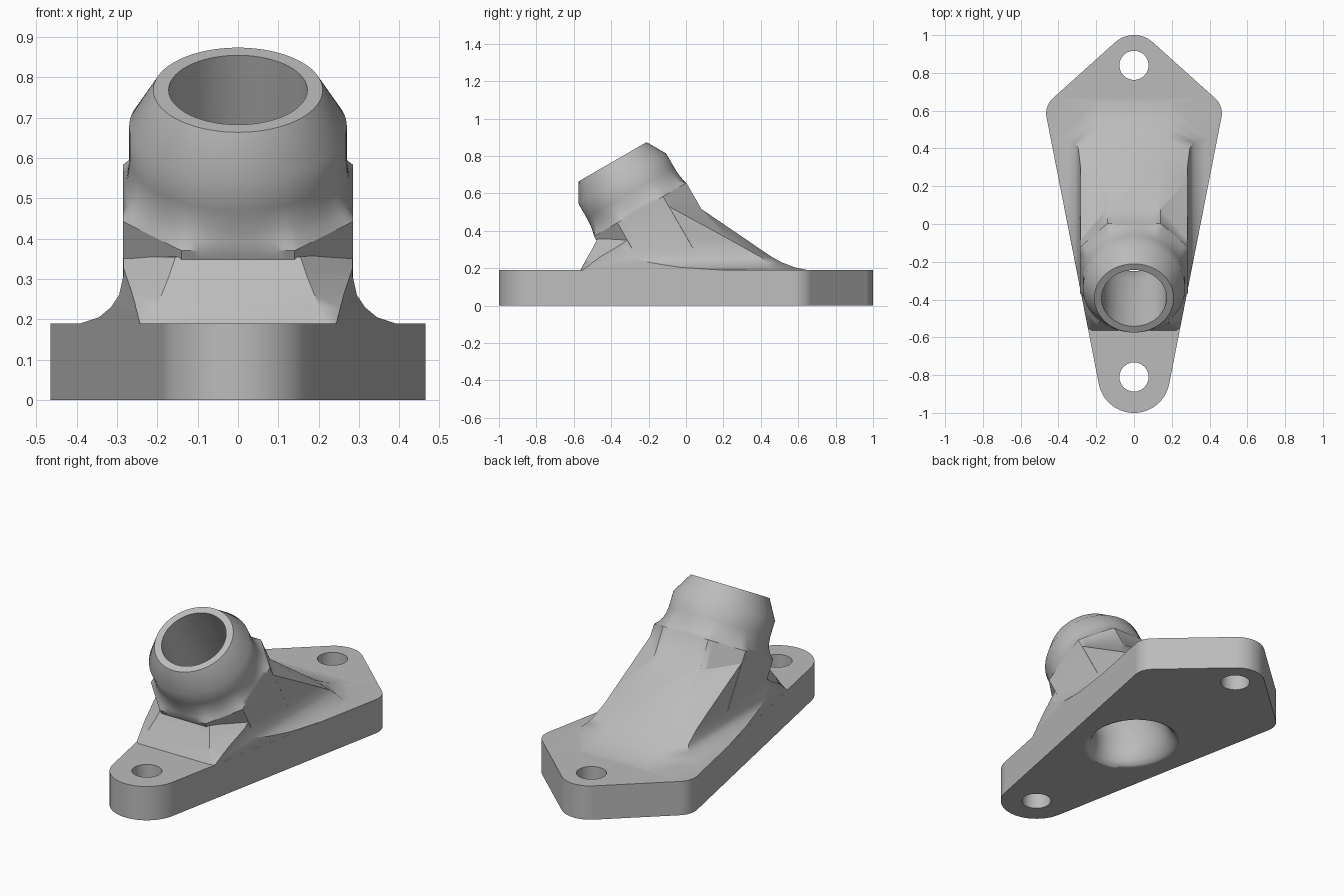
import bpy, bmesh
from math import sin, cos, pi, radians
from mathutils import Vector, Matrix
from mathutils.geometry import convex_hull_2d

if "Cube" in bpy.data.objects:
    bpy.data.objects.remove(bpy.data.objects["Cube"])

metal = bpy.data.materials.new("light_grey_metal")
metal.use_nodes = True
grey = (0.5, 0.5, 0.5, 1)
metal.diffuse_color = grey
metal.node_tree.nodes["Principled BSDF"].inputs["Base Color"].default_value = grey

SEG = 96
TILT = Matrix.Translation((0, -0.3925, 0.769)) @ Matrix.Rotation(radians(30), 4, "X")


def loft(name, rings):
    """Skin a list of equal-length point rings and cap both ends."""
    bm = bmesh.new()
    rows = [[bm.verts.new(p) for p in ring] for ring in rings]
    n = len(rows[0])
    for a, b in zip(rows, rows[1:]):
        for i in range(n):
            j = (i + 1) % n
            bm.faces.new((a[i], a[j], b[j], b[i]))
    bm.faces.new(rows[0])
    bm.faces.new(rows[-1])
    bmesh.ops.triangulate(bm, faces=[f for f in bm.faces if len(f.verts) > 4])
    bmesh.ops.recalc_face_normals(bm, faces=bm.faces)
    mesh = bpy.data.meshes.new(name)
    bm.to_mesh(mesh)
    bm.free()
    mesh.materials.append(metal)
    obj = bpy.data.objects.new(name, mesh)
    bpy.context.collection.objects.link(obj)
    return obj


def combine(target, other, operation):
    """Apply a boolean and discard the second solid."""
    mod = target.modifiers.new(operation, "BOOLEAN")
    mod.operation, mod.solver, mod.object = operation, "EXACT", other
    bpy.context.view_layer.objects.active = target
    bpy.ops.object.modifier_apply(modifier=mod.name)
    bpy.data.objects.remove(other)


def ellipse(cy, z, rx, ry):
    return [Vector((rx * cos(t), cy + ry * sin(t), z)) for t in angles]


def octagon_radius(t):
    c, s = abs(cos(t)), abs(sin(t))
    return min(0.285 / max(c, s), 0.427 / (c + s))


angles = [2 * pi * i / SEG for i in range(SEG)]

# Plate outline: tangents around four corner discs
discs = [(0, -0.81, 0.19), (0.355, 0.585, 0.11), (-0.355, 0.585, 0.11), (0, 0.85, 0.15)]
cloud = [Vector((x + r * cos(t), y + r * sin(t))) for x, y, r in discs for t in angles]
outline = [cloud[i] for i in convex_hull_2d(cloud)]


def slab(name, z0, z1, scale=1):
    return loft(name, [[(p.x * scale, p.y * scale, z) for p in outline] for z in (z0, z1)])


flange = slab("angled_pipe_flange", 0, 0.19)

# Ramp body with filleted foot and front wedge:
# z, side x, side back y, back x, back y, side front y, front x, front y
layers = [
    (0.10, 0.390, 0.45, 0.20, 0.65, -0.53, 0.22, -0.565),
    (0.19, 0.390, 0.45, 0.20, 0.65, -0.53, 0.22, -0.565),
    (0.205, 0.345, 0.44, 0.185, 0.58, -0.51, 0.21, -0.557),
    (0.23, 0.315, 0.43, 0.17, 0.515, -0.478, 0.20, -0.543),
    (0.26, 0.295, 0.40, 0.16, 0.46, -0.44, 0.19, -0.527),
    (0.31, 0.284, 0.31, 0.15, 0.385, -0.37, 0.17, -0.497),
    (0.355, 0.284, 0.23, 0.145, 0.32, -0.31, 0.155, -0.475),
]


def mirrored(half):
    return half + [(-x, y, z) for x, y, z in reversed(half)]


rings = [mirrored([(fx, fy, z), (0.284, sfy, z), (sx, sfy + 0.04, z), (sx, sby, z), (bx, by, z)])
         for z, sx, sby, bx, by, sfy, fx, fy in layers]
rings.append(mirrored([(0.14, -0.30, 0.365), (0.284, -0.30, 0.365), (0.284, -0.27, 0.385),
                       (0.284, -0.10, 0.535), (0.14, 0.077, 0.52)]))
body = loft("ramp_body", rings)
combine(body, slab("plate_clip", -0.1, 1, 0.999), "INTERSECT")

# Tilted neck flaring into an octagonal collar: distance, radius, blend to octagon
profile = [(0, 0.21, 0), (-0.104, 0.27, 0), (-0.19, 0.27, 0), (-0.22, 0.27, 0.08),
           (-0.25, 0.27, 0.28), (-0.275, 0.27, 0.6), (-0.295, 0.27, 1), (-0.62, 0.27, 1)]
rings = []
for s, r, mix in profile:
    radii = [r + mix * (octagon_radius(t) - r) for t in angles]
    rings.append([TILT @ Vector((q * cos(t), q * sin(t), s)) for q, t in zip(radii, angles)])
neck = loft("neck_and_collar", rings)

combine(flange, body, "UNION")
combine(flange, neck, "UNION")

# Bore bending into a flared opening underneath
rings = [[TILT @ p for p in ellipse(0, s, 0.172, 0.172)] for s in (0.05, -0.25, -0.5)]
rings += [ellipse(*e) for e in [(-0.04, 0.13, 0.175, 0.21), (-0.027, 0.07, 0.185, 0.225),
                                (-0.02, 0.03, 0.205, 0.24), (-0.017, 0.01, 0.225, 0.255),
                                (-0.017, 0, 0.245, 0.27), (-0.017, -0.05, 0.245, 0.27)]]
combine(flange, loft("bore_cutter", rings), "DIFFERENCE")

# Bolt holes
for y in (-0.81, 0.84):
    hole = loft("bolt_hole_cutter", [ellipse(y, z, 0.077, 0.077) for z in (-0.1, 0.4)])
    combine(flange, hole, "DIFFERENCE")

# Smooth curved faces, keep hard edges
bpy.ops.object.select_all(action="DESELECT")
flange.select_set(True)
bpy.context.view_layer.objects.active = flange
bpy.ops.object.shade_smooth_by_angle(angle=radians(32))
normals = flange.modifiers.new("even_shading", "WEIGHTED_NORMAL")
normals.keep_sharp = True
